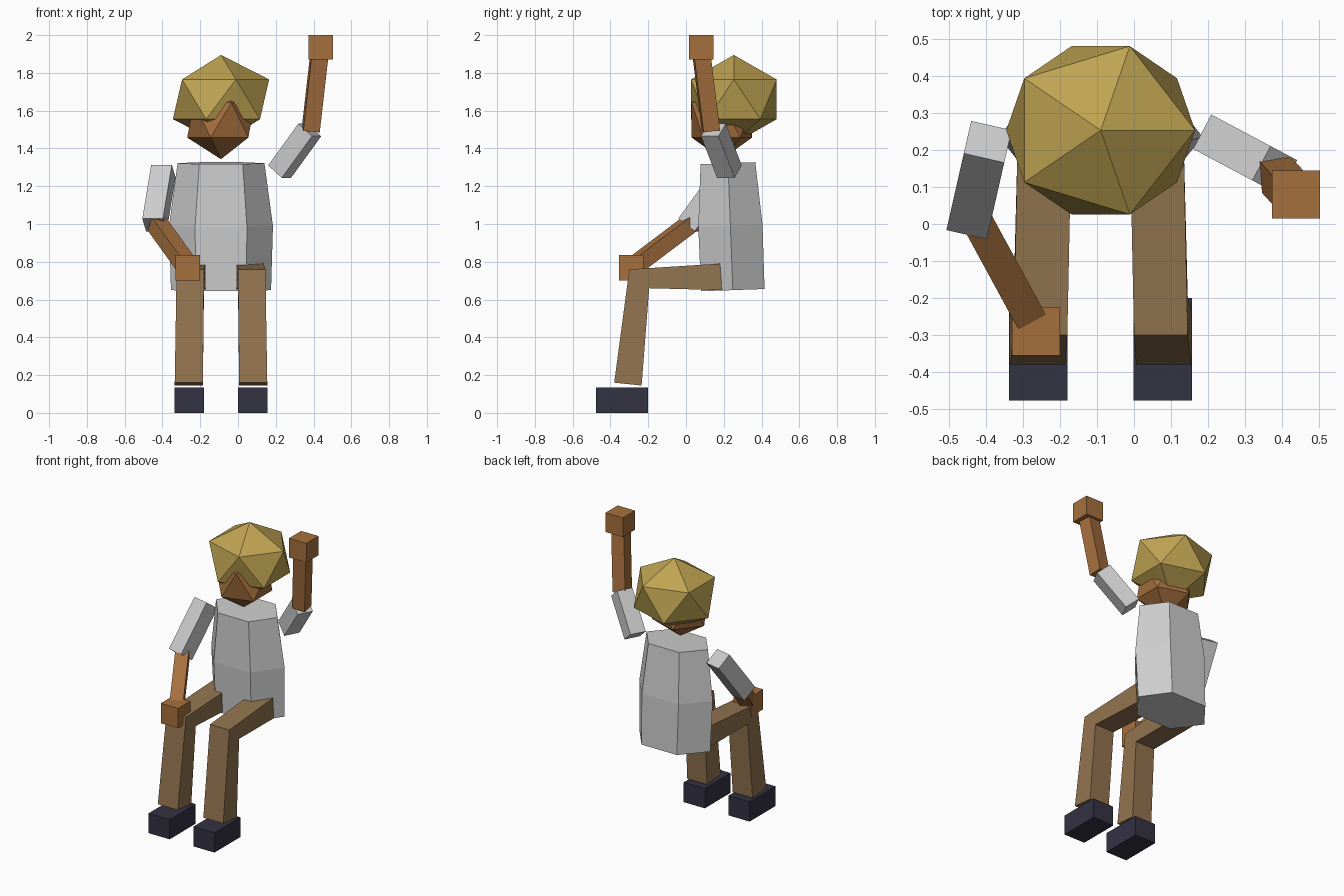
import bpy, bmesh, math
from mathutils import Vector

if "Cube" in bpy.data.objects:
    bpy.data.objects.remove(bpy.data.objects["Cube"])

MID = -0.09  # x of the body's mirror plane


def material(name, rgb):
    m = bpy.data.materials.new(name)
    m.use_nodes = True
    m.diffuse_color = (*rgb, 1)
    m.node_tree.nodes["Principled BSDF"].inputs["Base Color"].default_value = (*rgb, 1)
    return m


shirt = material("shirt_grey", (0.61, 0.61, 0.61))
skin = material("skin_brown", (0.38, 0.16, 0.048))
trousers = material("trouser_brown", (0.29, 0.175, 0.08))
hair_gold = material("hair_gold", (0.52, 0.37, 0.085))
shoe = material("shoe_navy", (0.034, 0.032, 0.055))


def finish(name, bm, mat):
    bmesh.ops.recalc_face_normals(bm, faces=bm.faces)
    mesh = bpy.data.meshes.new(name)
    bm.to_mesh(mesh)
    bm.free()
    mesh.materials.append(mat)
    obj = bpy.data.objects.new(name, mesh)
    bpy.context.collection.objects.link(obj)
    return obj


def loft(name, rings, mat):
    """Join rings of equal length with quads and cap both ends."""
    bm = bmesh.new()
    loops = [[bm.verts.new(p) for p in ring] for ring in rings]
    n = len(loops[0])
    for a, b in zip(loops, loops[1:]):
        for i in range(n):
            j = (i + 1) % n
            bm.faces.new((a[i], a[j], b[j], b[i]))
    bm.faces.new(loops[0])
    bm.faces.new(loops[-1])
    return finish(name, bm, mat)


def limb(name, a, b, width, mat, side=None):
    """Square bar from a to b; side sets the roll."""
    a, b = Vector(a), Vector(b)
    d = (b - a).normalized()
    s = Vector(side) if side else d.cross(Vector((0, 0, 1)))
    s = (s - d * s.dot(d)).normalized() * width / 2
    t = d.cross(s)
    return loft(name, [[p + s + t, p - s + t, p - s - t, p + s - t] for p in (a, b)], mat)


def box(name, center, size, mat):
    bm = bmesh.new()
    bmesh.ops.create_cube(bm, size=1)
    bmesh.ops.scale(bm, vec=size, verts=bm.verts)
    bmesh.ops.translate(bm, vec=center, verts=bm.verts)
    return finish(name, bm, mat)


def ball(name, center, radii, mat):
    bm = bmesh.new()
    bmesh.ops.create_icosphere(bm, subdivisions=1, radius=1)
    bmesh.ops.scale(bm, vec=radii, verts=bm.verts)
    bmesh.ops.translate(bm, vec=center, verts=bm.verts)
    return finish(name, bm, mat)


# Torso: six-sided barrel leaning slightly (z, centre y, x radius, half depth)
rings = []
for z, cy, rx, depth in ((0.65, 0.248, 0.265, 0.168), (0.99, 0.235, 0.275, 0.17),
                         (1.322, 0.222, 0.23, 0.145)):
    ring = []
    for k in range(6):
        a = math.radians(60 * k)
        y = depth * math.sin(a) / math.sin(math.pi / 3)
        ring.append((MID + rx * math.cos(a), cy + y, z + 0.035 * y))
    rings.append(ring)
loft("torso", rings, shirt)

# Head and hair
ball("head", (MID, 0.19, 1.55), (0.2, 0.188, 0.207), skin)
ball("hair", (MID, 0.253, 1.66), (0.285, 0.267, 0.235), hair_gold)

# Raised left arm
limb("left_sleeve", (0.22, 0.23, 1.277), (0.38, 0.145, 1.498), 0.105, shirt)
limb("left_forearm", (0.385, 0.132, 1.495), (0.43, 0.083, 1.89), 0.088, skin, (1, 0.1, 0))
box("left_hand", (0.437, 0.08, 1.935), (0.13, 0.13, 0.13), skin)

# Right arm resting on the knee
limb("right_sleeve", (-0.395, 0.222, 1.28), (-0.442, 0.015, 0.995), 0.112, shirt)
limb("right_forearm", (-0.43, 0.02, 1.0), (-0.275, -0.265, 0.785), 0.084, skin)
box("right_hand", (-0.265, -0.29, 0.768), (0.13, 0.13, 0.135), skin)

# Bent legs and shoes: inner and outer x, then the two (y, z) corners per section
sections = (((-0.01, 0.135), (0.18, 0.79), (0.19, 0.65)),
            ((0.0, 0.145), (-0.3, 0.76), (-0.195, 0.66)),
            ((0.006, 0.155), (-0.38, 0.16), (-0.235, 0.145)))
for label, s in (("left", 1), ("right", -1)):
    legs = []
    for (x0, x1), upper, lower in sections:
        x0, x1 = (MID + s * (x - MID) for x in (x0, x1))
        legs.append([(x0, *upper), (x1, *upper), (x1, *lower), (x0, *lower)])
    loft(label + "_leg", legs, trousers)
    box(label + "_shoe", (MID + s * 0.168, -0.338, 0.067), (0.158, 0.276, 0.134), shoe)
